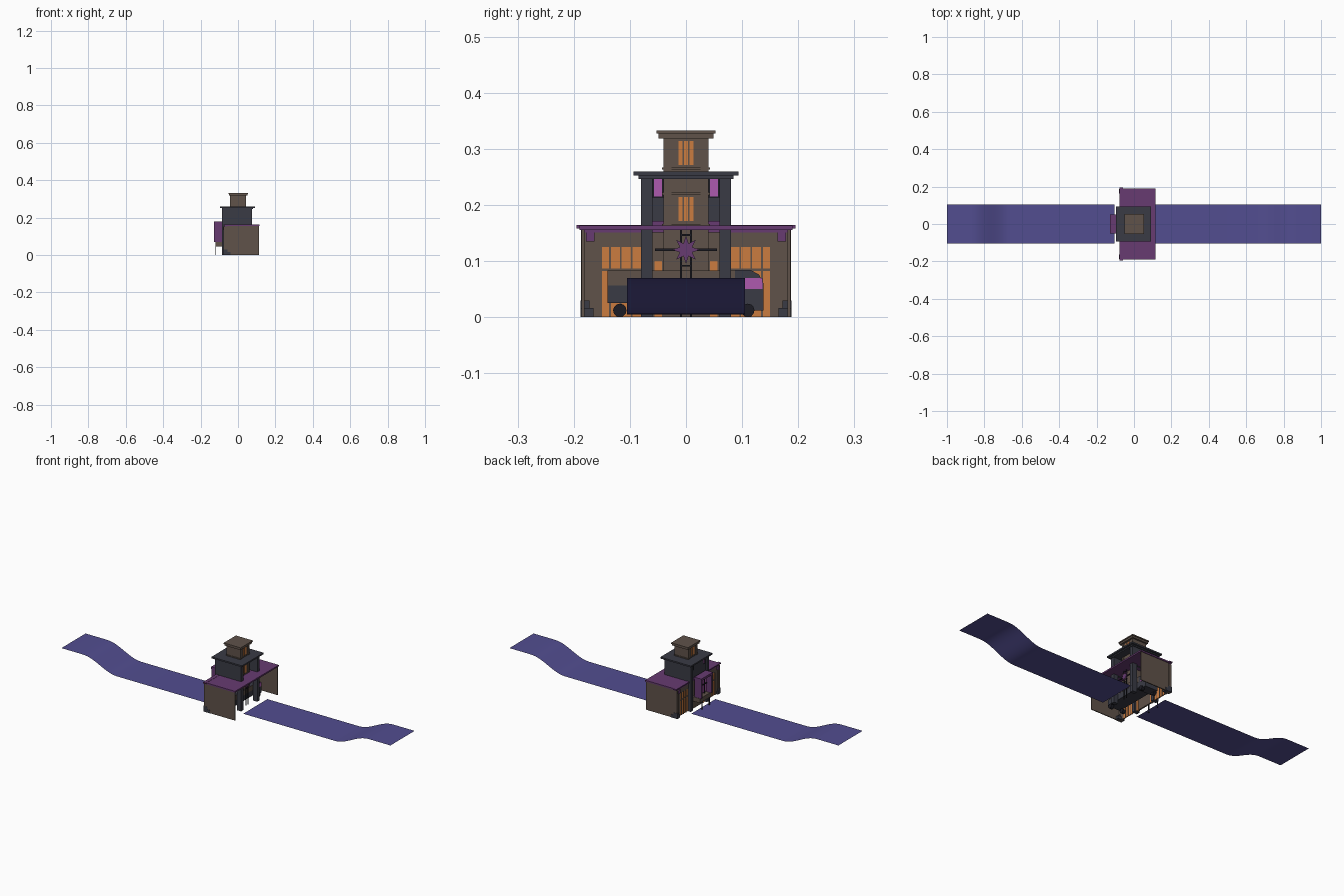
import bpy, bmesh, math

if "Cube" in bpy.data.objects:
    bpy.data.objects.remove(bpy.data.objects["Cube"])


def mat(name, r, g, b):
    m = bpy.data.materials.new(name)
    m.diffuse_color = (r, g, b, 1)
    m.use_nodes = True
    m.node_tree.nodes["Principled BSDF"].inputs["Base Color"].default_value = m.diffuse_color
    return m


BROWN = mat("brown_stone", .115, .085, .068)
DARK = mat("dark_slate", .042, .044, .06)
PURPLE = mat("roof_purple", .135, .043, .165)
PINK = mat("magenta_glass", .42, .10, .43)
ORANGE = mat("orange_glass", .60, .20, .05)
BLUE = mat("road_blue", .085, .075, .28)
BLACK = mat("black_metal", .012, .012, .018)


def finish(name, bm, m):
    bmesh.ops.recalc_face_normals(bm, faces=bm.faces[:])
    me = bpy.data.meshes.new(name)
    bm.to_mesh(me)
    bm.free()
    me.materials.append(m)
    o = bpy.data.objects.new(name, me)
    bpy.context.collection.objects.link(o)
    return o


def boxes(name, m, *specs, mirror=False):
    """One object from boxes given as (x0, x1, y0, y1, z0, z1)."""
    bm = bmesh.new()
    for x0, x1, ya, yb, z0, z1 in specs:
        for y0, y1 in ([(ya, yb), (-yb, -ya)] if mirror else [(ya, yb)]):
            vs = bmesh.ops.create_cube(bm, size=1)["verts"]
            for v in vs:
                v.co = ((x0 + x1) / 2 + v.co.x * (x1 - x0),
                        (y0 + y1) / 2 + v.co.y * (y1 - y0),
                        (z0 + z1) / 2 + v.co.z * (z1 - z0))
    return finish(name, bm, m)


def prism(name, m, pts, x0, x1):
    """Extrude a y-z outline along x."""
    bm = bmesh.new()
    f = bm.faces.new([bm.verts.new((x0, y, z)) for y, z in pts])
    r = bmesh.ops.extrude_face_region(bm, geom=[f])
    for v in r["geom"]:
        if isinstance(v, bmesh.types.BMVert):
            v.co.x = x1
    return finish(name, bm, m)


# Two road sheets that rise toward their far ends
def road(name, s):
    xs = [.105, .4, .66] + [.66 + .21 * i / 14 for i in range(1, 15)] + [1.0]
    bm = bmesh.new()
    rows = []
    for x in xs:
        t = min(max((x - .66) / .21, 0), 1)
        z = .005 + .065 * (.5 - .5 * math.cos(math.pi * t))
        rows.append([bm.verts.new((s * x, y, z)) for y in (-.105, .105)])
    for a, b in zip(rows, rows[1:]):
        q = (a[0], b[0], b[1], a[1])
        bm.faces.new(q if s > 0 else q[::-1])
    o = finish(name, bm, BLUE)
    for p in o.data.polygons:
        p.use_smooth = True
    if o.data.polygons[0].normal.z < 0:
        o.data.flip_normals()


road("road_east", 1)
road("road_west", -1)

# Hall: end walls and facade, open toward +x
boxes("end_wall", BROWN, (-.072, .112, .181, .186, 0, .156), mirror=True)
boxes("facade_wall", BROWN, (-.07, -.06, .15, .186, 0, .156),
      (-.07, -.06, .08, .15, .125, .156), mirror=True)
boxes("corner_pier", BROWN, (-.077, -.06, .172, .187, 0, .152), mirror=True)
boxes("corner_base", DARK, (-.079, -.04, .165, .188, 0, .016),
      (-.079, -.055, .172, .188, .016, .03), mirror=True)
boxes("hall_window", ORANGE, (-.067, -.062, .08, .15, 0, .125), mirror=True)
boxes("hall_window_bar", BROWN,
      *[(-.069, -.06, y, y + .003, 0, .125) for y in (.095, .115, .134)],
      (-.069, -.06, .08, .15, .082, .087), mirror=True)

# Hall roof with stepped cornice
boxes("hall_roof", PURPLE, (-.07, .115, -.19, .19, .155, .163))
boxes("hall_cornice", PURPLE, (-.077, -.058, -.195, .195, .158, .164),
      (-.073, -.058, -.187, .187, .151, .158))
boxes("cornice_bracket", PURPLE, (-.08, -.057, .163, .178, .135, .152), mirror=True)

# Lower tower: side walls above the roof, pillars below, open toward +x
boxes("tower_side_wall", DARK, (-.075, .075, .06, .08, .155, .25), mirror=True)
boxes("tower_pillar", DARK, (.05, .075, .06, .08, 0, .16),
      (-.085, -.055, .06, .08, 0, .25), mirror=True)
boxes("tower_front_wall", DARK, (-.075, -.065, -.06, .06, .17, .212),
      (-.075, -.065, -.04, .04, .212, .25))
boxes("tower_window", PINK, (-.074, -.066, .04, .06, .212, .25), mirror=True)
boxes("tower_window_bar", BLACK, (-.076, -.064, .04, .043, .212, .25),
      (-.076, -.064, .057, .06, .212, .25), (-.076, -.064, .04, .06, .212, .215),
      mirror=True)
boxes("tower_sill", PURPLE, (-.08, -.06, -.06, .06, .163, .171))
boxes("entry_wall", BROWN, (-.072, -.064, -.06, .06, 0, .163))
boxes("entry_door", ORANGE, (-.074, -.062, .043, .056, 0, .10), mirror=True)
boxes("tower_cornice", DARK, (-.085, .08, -.085, .085, .246, .252),
      (-.095, .09, -.094, .094, .252, .26))

# Upper tower shaft
boxes("shaft", BROWN, (-.04, .04, -.04, .04, .06, .32))
boxes("shaft_pilaster", BROWN, (-.042, .042, .026, .04, .06, .318), mirror=True)
boxes("shaft_band", BROWN, *[(-.043, .043, -.043, .043, z, z + .004)
                             for z in (.162, .218, .263)])
boxes("shaft_window", ORANGE, *[(-.0415, .0415, -.013, .013, z, z + .043)
                                for z in (.171, .271)])
boxes("shaft_window_bar", BROWN, *[(-.0425, .0425, y - .001, y + .001, z, z + .043)
                                   for z in (.171, .271) for y in (-.005, .005)])
boxes("shaft_cap", BROWN, (-.047, .05, -.049, .049, .318, .327),
      (-.05, .053, -.053, .053, .327, .333))

# Balcony portal on the -x side, standing on thin posts
boxes("portal_side", PURPLE, (-.128, -.085, .038, .048, .07, .17), mirror=True)
boxes("portal_top", PURPLE, (-.128, -.085, -.05, .05, .168, .18))
boxes("portal_glass", PINK, (-.098, -.092, -.038, .038, .075, .168))
boxes("portal_bar", BLACK, *[(-.102, -.09, y - .002, y + .002, .07, .17)
                             for y in (-.018, .018)],
      (-.102, -.09, -.04, .04, .118, .123))
boxes("balcony_floor", BROWN, (-.12, -.07, -.05, .05, .046, .07))
boxes("portal_post", BLACK, (-.121, -.117, .03, .034, 0, .047), mirror=True)

# Hoist frame with a spiked wheel, inside the open back
boxes("hoist_frame", BLACK, (.052, .056, .007, .011, 0, .155), mirror=True)
boxes("hoist_bar", BLACK, (.052, .056, -.055, .055, .118, .122),
      (.052, .056, -.011, .011, .145, .148), (.052, .056, -.011, .011, .09, .093))
star = []
for i in range(16):
    r = .025 if i % 2 == 0 else .012
    a = math.pi * i / 8
    star.append((r * math.cos(a), .12 + r * math.sin(a)))
prism("spiked_wheel", PURPLE, star, .056, .061)

# Truck parked across the hall
prism("truck_body", DARK, [(-.14, .025), (.087, .025), (.087, .083), (-.14, .083)], -.03, .045)
prism("truck_cab", DARK, [(.087, .012), (.138, .012), (.138, .06), (.13, .076),
                          (.115, .084), (.087, .084)], -.03, .045)
boxes("cab_window", PINK, (-.032, .047, .105, .1365, .05, .07))
boxes("truck_stripe", BROWN, (-.031, .046, -.139, .087, .056, .083))
for y in (-.118, .11):
    wheel = [(y + .012 * math.cos(math.pi * i / 6), .012 + .012 * math.sin(math.pi * i / 6))
             for i in range(12)]
    prism("truck_wheel", BLACK, wheel, .035, .052)
    prism("truck_wheel", BLACK, wheel, -.037, -.02)
